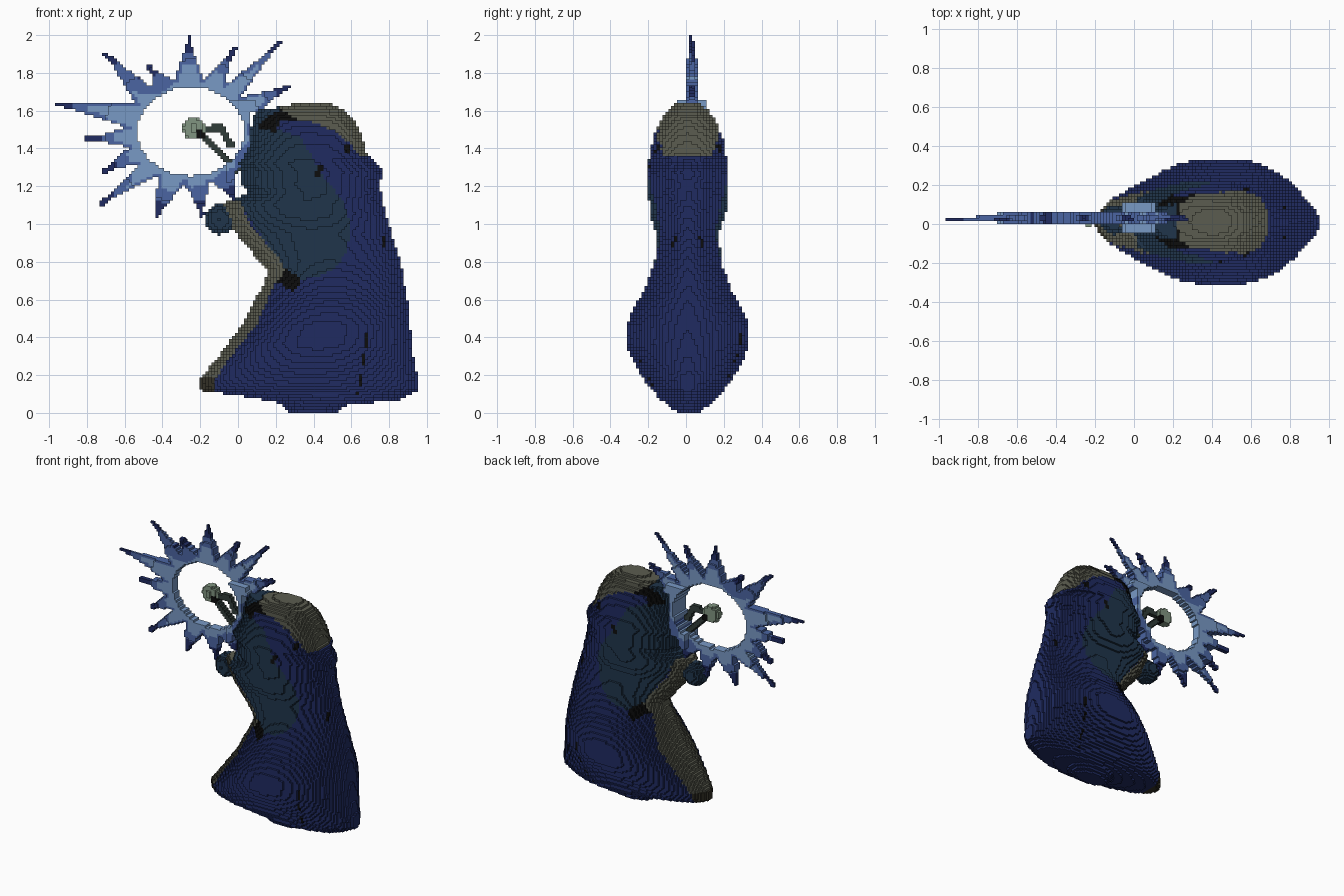
import bpy
import math
from mathutils import Vector
from mathutils.geometry import intersect_point_line

cube = bpy.data.objects.get("Cube")
if cube:
    bpy.data.objects.remove(cube, do_unlink=True)

CELL = 1 / 64            # edge length of one block
COLOURS = {
    "navy": (.014, .024, .12),
    "stone grey": (.105, .108, .08),
    "dark teal": (.014, .035, .07),
    "light blue": (.19, .32, .56),
    "mid blue": (.07, .13, .36),
    "pale sage": (.22, .30, .22),
    "dark green": (.03, .045, .04),
    "black": (.004, .004, .004),
    "dark brown": (.032, .03, .019),
}


def make_material(name, rgb):
    mat = bpy.data.materials.new(name)
    mat.use_nodes = True
    mat.diffuse_color = (*rgb, 1)
    shader = mat.node_tree.nodes["Principled BSDF"]
    shader.inputs["Base Color"].default_value = (*rgb, 1)
    shader.inputs["Roughness"].default_value = .9
    return mat


materials = {name: make_material(name, rgb) for name, rgb in COLOURS.items()}


def interpolate(table, z, column):
    """Linear lookup of a column in a table of rows that start with height."""
    for low, high in zip(table, table[1:]):
        if low[0] <= z <= high[0]:
            f = (z - low[0]) / (high[0] - low[0])
            return low[column] + f * (high[column] - low[column])


def inside(x, z, outline):
    """Even-odd test of a point against a closed outline."""
    hit = False
    for (ax, az), (bx, bz) in zip(outline, outline[1:] + outline[:1]):
        if (az > z) != (bz > z) and x < ax + (z - az) / (bz - az) * (bx - ax):
            hit = not hit
    return hit


def distance_to_segment(x, z, start, end):
    p, a, b = Vector((x, z)), Vector(start), Vector(end)
    f = intersect_point_line(p, a, b)[1]
    return (p - a.lerp(b, min(max(f, 0), 1))).length


# Height, front edge and back edge of the robed figure
body_rows = [
    (0, .28, .51), (.05, .22, .60), (.06, .2, .84), (.09, 0, .9), (.12, -.2, .96),
    (.18, -.2, .96), (.23, -.16, .94), (.37, -.05, .92), (.48, .03, .91),
    (.58, .08, .9), (.69, .14, .88), (.75, .155, .87), (.83, .09, .85),
    (.96, -.02, .81), (1.11, -.08, .77), (1.13, -.02, .76), (1.17, .06, .76),
    (1.2, .02, .75), (1.28, .02, .77), (1.32, -.02, .73), (1.38, .02, .68),
    (1.45, .06, .66), (1.52, .07, .63), (1.57, .08, .6), (1.61, .1, .56),
    (1.62, .24, .53), (1.645, .33, .47),
]
# Height and half thickness of the figure
body_depth = [
    (0, .05), (.03, .1), (.08, .155), (.15, .215), (.25, .28), (.36, .325), (.46, .325),
    (.55, .29), (.65, .23), (.8, .175), (.95, .165), (1.05, .2), (1.2, .21),
    (1.32, .21), (1.45, .185), (1.55, .145), (1.6, .11), (1.645, .05),
]

# Coloured regions of the figure, first match wins
regions = [
    ("robe_seam", "black", [(.685, .45), (.695, .45), (.642, .1), (.632, .1)]),
    ("sleeve_crease", "black", [(.41, 1.25), (.44, 1.25), (.45, 1.32), (.42, 1.32)]),
    ("hood_crease", "black", [(.56, 1.37), (.59, 1.38), (.59, 1.42), (.57, 1.42)]),
    ("back_crease", "black", [(.76, .87), (.78, .87), (.78, .93), (.76, .93)]),
    ("cuff_shadow", "black",
     [(.2, .7), (.29, .64), (.33, .68), (.32, .72), (.26, .76), (.22, .72)]),
    ("collar_shadow", "black",
     [(.1, 1.5), (.2, 1.49), (.22, 1.54), (.36, 1.54), (.3, 1.56), (.23, 1.61), (.14, 1.56)]),
    ("forearm", "stone grey",
     [(-.1, 1.13), (.01, 1.13), (.06, 1), (.13, .92), (.22, .81), (.26, .74), (.2, .69),
      (.12, .69), (.1, .8), (-.1, .97)]),
    ("hem_tip", "dark brown", [(-.22, .1), (-.12, .1), (-.13, .18), (-.22, .18)]),
    ("robe_lining", "stone grey",
     [(-.22, .17), (-.12, .18), (-.03, .31), (.1, .47), (.18, .66), (.2, .71), (.1, .71)]),
    ("hood", "stone grey",
     [(.21, 1.65), (.22, 1.56), (.35, 1.55), (.5, 1.5), (.6, 1.42), (.64, 1.36),
      (.72, 1.35), (.7, 1.65)]),
    ("sleeve", "dark teal",
     [(-.06, 1.4), (.04, 1.62), (.22, 1.62), (.21, 1.5), (.33, 1.46), (.39, 1.36),
      (.46, 1.24), (.55, 1.13), (.6, 1), (.58, .86), (.52, .77), (.42, .72),
      (.3, .7), (.22, .8), (.08, 1), (-.02, 1.15)]),
    ("robe", "navy", None),
]


def body_column(x, z):
    if z > body_rows[-1][0]:
        return None
    front, back = (interpolate(body_rows, z, c) for c in (1, 2))
    t = (2 * x - front - back) / (back - front)
    if abs(t) >= 1:
        return None
    part, colour = next((n, c) for n, c, o in regions if o is None or inside(x, z, o))
    blunt = z > 1.35 and t > 0
    swell = (1 - abs(t) ** 4) ** .5 if blunt else (1 - abs(t) ** 2.2) ** .58
    return part, colour, .01, interpolate(body_depth, z, 1) * swell


def hand_column(x, z):
    r = math.hypot(x + .095, z - 1.025) / .08
    if r < 1:
        return "hand", "dark teal", .02, .075 * math.sqrt(1 - r * r)


# Staff with a round head and a side branch
def staff_column(x, z):
    r = math.hypot(x + .235, z - 1.505) / .06
    if math.hypot(x + .2, z - 1.475) < .025:
        return "staff_collar", "black", .03, .03
    if r < 1:
        return "staff_head", "pale sage", .03, .03 * math.sqrt(1 - r * r) + .01
    if distance_to_segment(x, z, (-.19, 1.47), (-.01, 1.29)) < .02:
        return "staff", "dark green", .03, .024
    bend = (-.09, 1.51)
    if min(distance_to_segment(x, z, (-.17, 1.5), bend),
           distance_to_segment(x, z, bend, (-.04, 1.42))) < .02:
        return "staff_branch", "dark green", .03, .02


# Spiked ring of light around the staff head
CX, CZ, RX, RZ = -.25, 1.49, .34, .28
centre = Vector((CX, CZ))
tips = [(-.26, 1.99), (-.02, 1.93), (.22, 1.96), (.27, 1.73), (.2, 1.5), (.13, 1.3),
        (-.02, 1.14), (-.19, 1.05), (-.43, 1.04), (-.72, 1.11), (-.71, 1.28),
        (-.8, 1.45), (-.95, 1.635), (-.7, 1.9), (-.47, 1.83)]


def ring_angle(tip):
    return math.atan2((tip[1] - CZ) / RZ, (tip[0] - CX) / RX)


tips.sort(key=ring_angle)
star = []
for tip, following in zip(tips, tips[1:] + tips[:1]):
    a, b = ring_angle(tip), ring_angle(following)
    mid = (a + (b if b > a else b + math.tau)) / 2
    star += [tip, (CX + RX * math.cos(mid), CZ + RZ * math.sin(mid))]


def star_column(x, z):
    dx, dz = x - CX, z - CZ
    s = math.hypot(dx / RX, dz / RZ)
    spine = min(distance_to_segment(x, z, t, centre.lerp(Vector(t), .72)) for t in tips)
    if s < .83 or not (spine < .0125 or inside(x, z, star)):
        return None
    if x > .06 and z < 1.6:
        return None
    reach = min(math.hypot(x - t[0], z - t[1]) for t in tips)
    core = inside(CX + dx * 1.12, CZ + dz * 1.12, star)
    if reach < .08 and s > 1.2:
        colour = "navy"
    elif reach > .15 and (core or s < .94):
        colour = "light blue"
    else:
        colour = "mid blue"
    half = .032 if s < 1.35 else .022 if s < 1.7 else .009
    if -.06 < x < .14 and s < 1.15 and z < 1.65:
        half = .075
    return "starburst", colour, .03, half


# Stack every column into blocks
blocks = {}
for column in (star_column, body_column, hand_column, staff_column):
    for i in range(-64, 64):
        for k in range(128):
            found = column((i + .5) * CELL, (k + .5) * CELL)
            if found:
                part, colour, middle, half = found
                low = round((middle - half) / CELL)
                high = max(round((middle + half) / CELL), low + 1)
                for j in range(low, high):
                    blocks.setdefault((i, j, k), (part, colour))

# Gather the exposed block faces of each part
parts = {}
for cell, (part, colour) in blocks.items():
    corners, faces, tints = parts.setdefault(part, ({}, [], []))
    for axis in range(3):
        for side in (0, 1):
            neighbour = list(cell)
            neighbour[axis] += 2 * side - 1
            if tuple(neighbour) in blocks:
                continue
            quad = []
            for u, v in ((0, 0), (1, 0), (1, 1), (0, 1)):
                corner = list(cell)
                corner[axis] += side
                corner[(axis + 1) % 3] += u
                corner[(axis + 2) % 3] += v
                quad.append(corners.setdefault(tuple(corner), len(corners)))
            faces.append(quad if side else quad[::-1])
            tints.append(colour)

for part, (corners, faces, tints) in parts.items():
    mesh = bpy.data.meshes.new(part)
    mesh.from_pydata([[c * CELL for c in corner] for corner in corners], [], faces)
    used = sorted(set(tints))
    for name in used:
        mesh.materials.append(materials[name])
    for polygon, tint in zip(mesh.polygons, tints):
        polygon.material_index = used.index(tint)
    bpy.context.collection.objects.link(bpy.data.objects.new(part, mesh))
